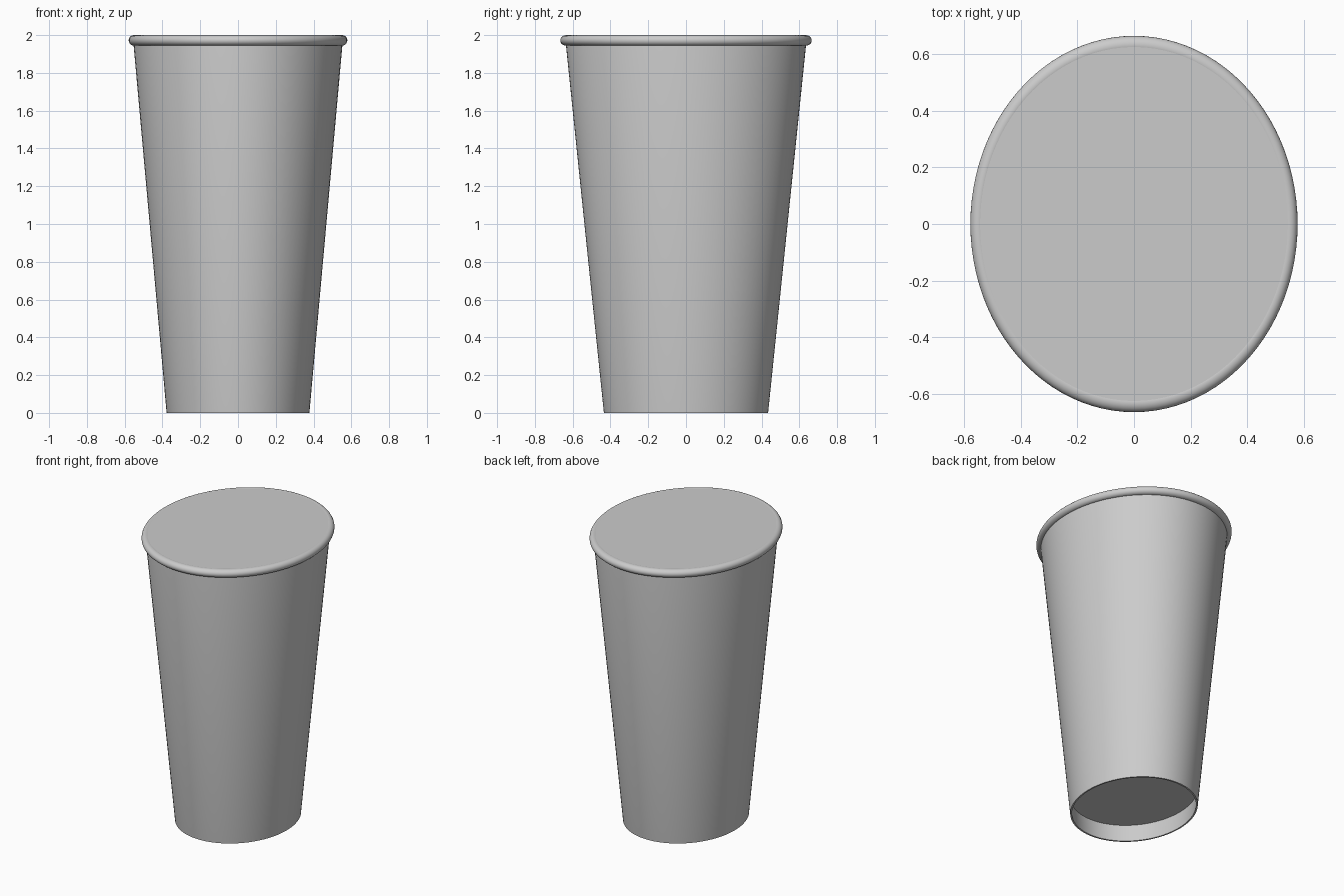
import bpy
import bmesh
from math import cos, sin, pi, radians

cube = bpy.data.objects.get("Cube")
if cube:
    bpy.data.objects.remove(cube, do_unlink=True)

SEGMENTS = 96
OVAL = 1.15  # depth to width ratio of the cup

paper = bpy.data.materials.new("paper_grey")
paper.use_nodes = True
colour = (0.6, 0.6, 0.6, 1)
paper.diffuse_color = colour
paper.node_tree.nodes["Principled BSDF"].inputs["Base Color"].default_value = colour


def oval_lathe(name, profile, closed=False):
    """Sweep a (radius, z) profile round an oval; zero radius makes a centre point."""
    bm = bmesh.new()
    rings = []
    for r, z in profile:
        if r == 0:
            rings.append([bm.verts.new((0, 0, z))] * SEGMENTS)
            continue
        angles = [2 * pi * i / SEGMENTS for i in range(SEGMENTS)]
        rings.append([bm.verts.new((r * cos(a), r * OVAL * sin(a), z)) for a in angles])
    pairs = list(zip(rings, rings[1:]))
    if closed:
        pairs.append((rings[-1], rings[0]))
    for low, high in pairs:
        for i in range(SEGMENTS):
            j = (i + 1) % SEGMENTS
            quad = [low[i], low[j], high[j], high[i]]
            bm.faces.new(list(dict.fromkeys(quad)))
    bmesh.ops.recalc_face_normals(bm, faces=bm.faces)
    mesh = bpy.data.meshes.new(name)
    bm.to_mesh(mesh)
    bm.free()
    mesh.materials.append(paper)
    obj = bpy.data.objects.new(name, mesh)
    bpy.context.collection.objects.link(obj)
    bpy.ops.object.select_all(action="DESELECT")
    obj.select_set(True)
    bpy.context.view_layer.objects.active = obj
    bpy.ops.object.shade_smooth_by_angle(angle=radians(35))
    return obj


# Tapered body, flat top and recessed base in one closed skin
oval_lathe("cup_body", [(0, 0.12), (0.378, 0.12), (0.368, 0), (0.378, 0),
                        (0.553, 1.95), (0.547, 1.999), (0, 1.999)])

# Rolled rim
RIM_RADIUS, RIM_Z, ROLL = 0.551, 1.972, 0.028
rim_profile = [(RIM_RADIUS + ROLL * cos(2 * pi * k / 20), RIM_Z + ROLL * sin(2 * pi * k / 20))
               for k in range(20)]
oval_lathe("rolled_rim", rim_profile, closed=True)
